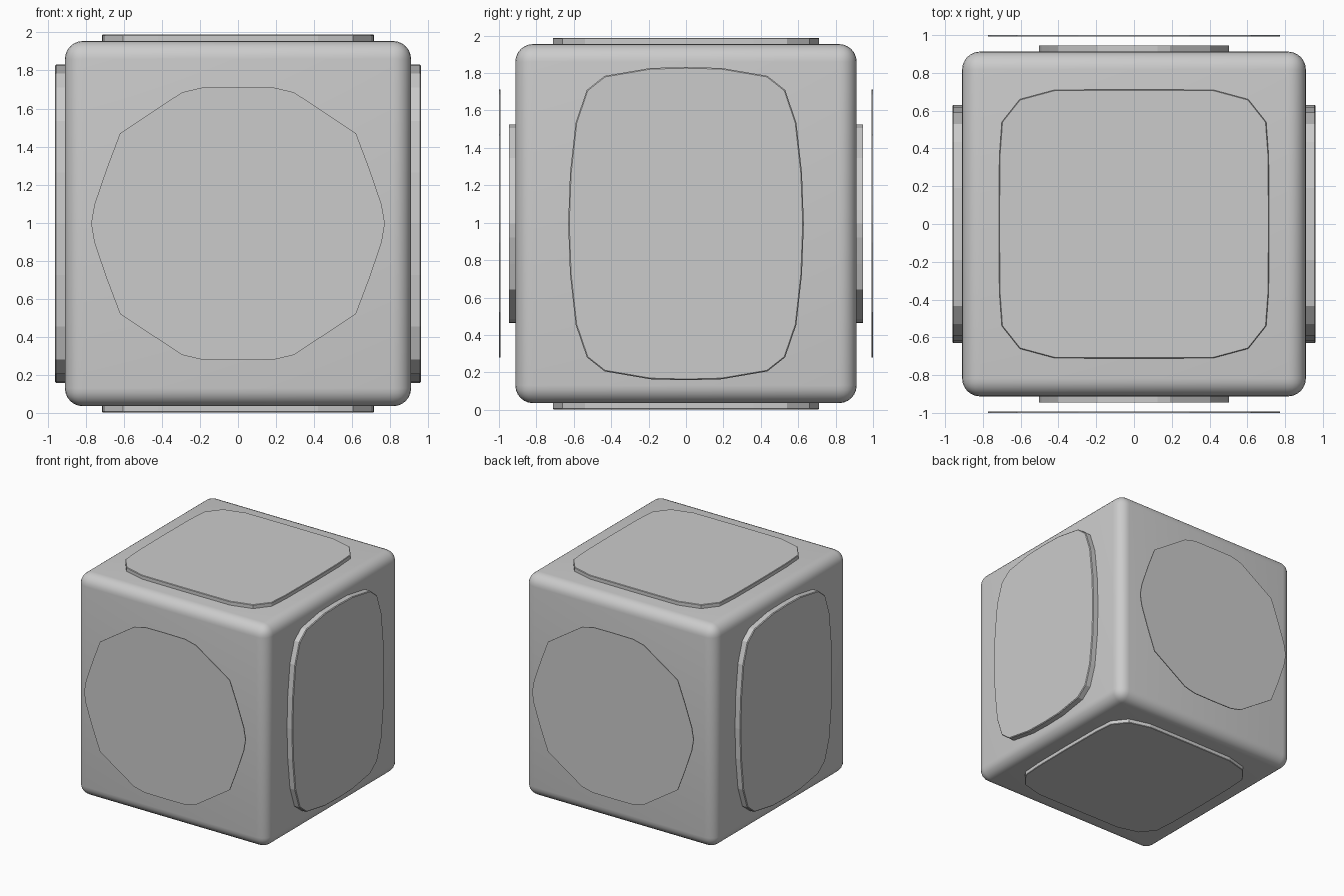
import bpy, bmesh
from mathutils import Vector

if "Cube" in bpy.data.objects:
    bpy.data.objects.remove(bpy.data.objects["Cube"])

CZ = 0.995  # height of the cube centre


def finish(bm, name, location=(0, 0, CZ), smooth=False):
    bmesh.ops.recalc_face_normals(bm, faces=bm.faces[:])
    mesh = bpy.data.meshes.new(name)
    bm.to_mesh(mesh)
    bm.free()
    ob = bpy.data.objects.new(name, mesh)
    ob.location = location
    bpy.context.collection.objects.link(ob)
    if smooth:
        bpy.ops.object.select_all(action='DESELECT')
        ob.select_set(True)
        bpy.context.view_layer.objects.active = ob
        bpy.ops.object.shade_smooth_by_angle(angle=0.6)
    return ob


def mirrored(quarter):
    """Turn a quarter outline (running from +u to +v) into a closed loop."""
    half = quarter + [(-u, v) for u, v in reversed(quarter) if u > 0]
    return half + [(-u, -v) for u, v in half if (-u, -v) not in half]


def plate(name, quarter, axis, sign, inner, outer, bevel=0.0):
    """Faceted plate lying across an axis, from inner to outer distance."""
    bm = bmesh.new()

    def place(u, v, d):
        co = [u, v]
        co.insert(axis, sign * d)
        return Vector(co)

    base = bm.faces.new([bm.verts.new(place(u, v, inner)) for u, v in mirrored(quarter)])
    ext = bmesh.ops.extrude_face_region(bm, geom=[base], use_keep_orig=True)["geom"]
    move = [0, 0, 0]
    move[axis] = sign * (outer - inner)
    bmesh.ops.translate(bm, vec=move, verts=[g for g in ext if isinstance(g, bmesh.types.BMVert)])
    if bevel:
        rim = [g for g in ext if isinstance(g, bmesh.types.BMEdge)]
        bmesh.ops.bevel(bm, geom=rim, offset=bevel, segments=1, affect='EDGES')
    return finish(bm, name)


# rounded cube body
bm = bmesh.new()
bmesh.ops.create_cube(bm, size=1)
bmesh.ops.scale(bm, vec=(1.82, 1.825, 1.92), verts=bm.verts[:])
bmesh.ops.bevel(bm, geom=bm.edges[:], offset=0.095, segments=6, profile=0.5, affect='EDGES')
finish(bm, "body", smooth=True)

# quarter outlines of the panels
cap = [(0.716, 0.0), (0.713, 0.36), (0.70, 0.54), (0.605, 0.66), (0.42, 0.71), (0.0, 0.712)]
side = [(0.63, 0.0), (0.62, 0.27), (0.59, 0.54), (0.53, 0.715), (0.435, 0.79),
        (0.19, 0.832), (0.0, 0.837)]
disc = [(0.772, 0.0), (0.755, 0.10), (0.69, 0.29), (0.62, 0.475), (0.295, 0.69),
        (0.19, 0.715), (0.0, 0.717)]
pad = [(u * 0.65, v * 0.74) for u, v in disc]

# panels on opposite faces
for s, top_name, side_name, face_name in ((1, "top", "right", "back"), (-1, "bottom", "left", "front")):
    plate(top_name + "_panel", cap, 2, s, 0.94, 0.993, 0.004)
    plate(side_name + "_panel", side, 0, s, 0.89, 0.962, 0.006)
    # thin disc held clear of the face, with a raised pad behind it
    plate(face_name + "_pad", pad, 1, s, 0.90, 0.946)
    plate(face_name + "_disc", disc, 1, s, 0.993, 1.0)
